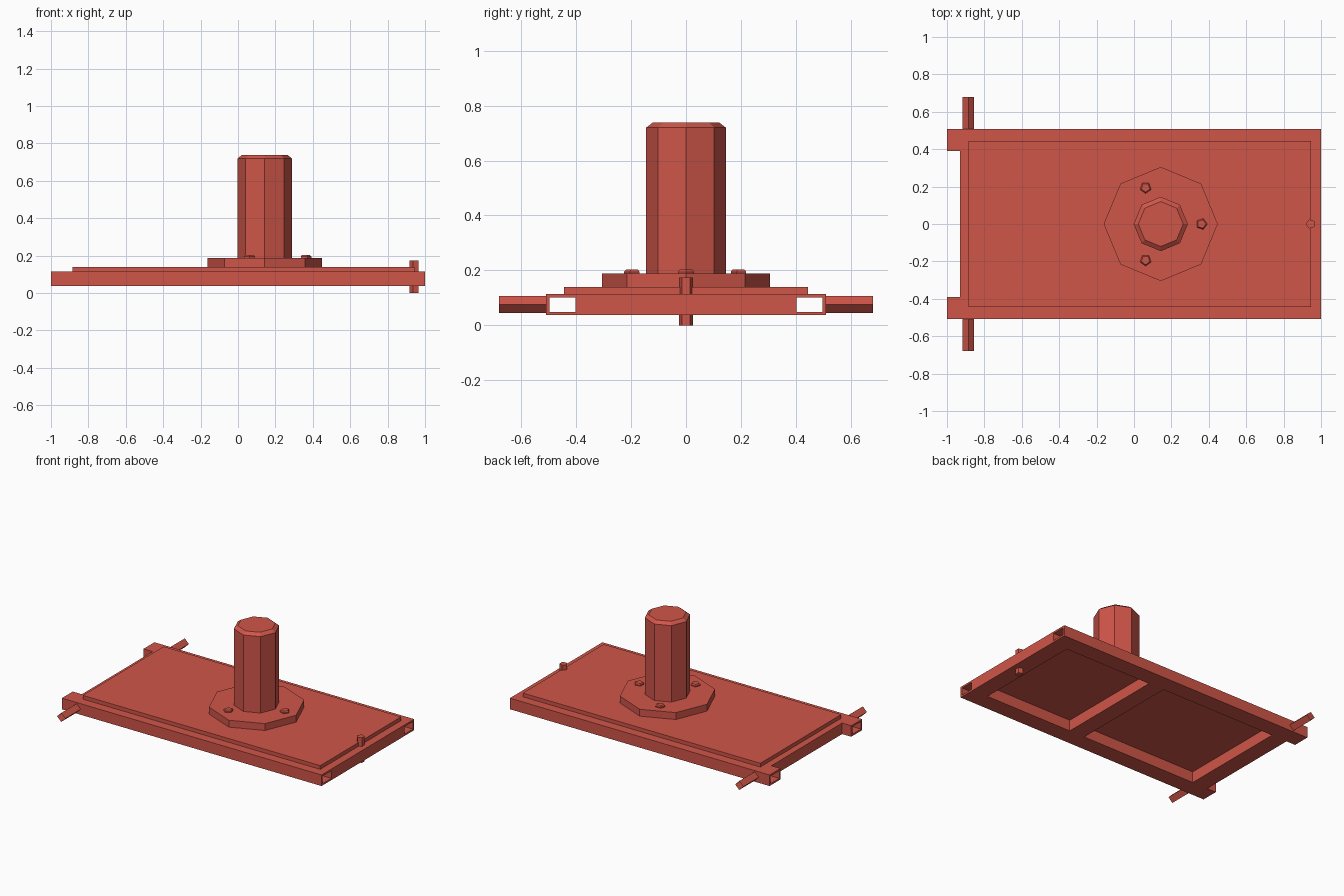
import bpy, bmesh, math
from mathutils import Vector, Matrix

if "Cube" in bpy.data.objects:
    bpy.data.objects.remove(bpy.data.objects["Cube"])

red = bpy.data.materials.new("brick_red")
red.diffuse_color = (0.63, 0.092, 0.066, 1)
red.use_nodes = True
red.node_tree.nodes["Principled BSDF"].inputs["Base Color"].default_value = red.diffuse_color


def finish(name, bm):
    bmesh.ops.recalc_face_normals(bm, faces=bm.faces)
    me = bpy.data.meshes.new(name)
    bm.to_mesh(me)
    bm.free()
    me.materials.append(red)
    ob = bpy.data.objects.new(name, me)
    bpy.context.collection.objects.link(ob)
    return ob


def box(name, x0, x1, y0, y1, z0, z1):
    bm = bmesh.new()
    bmesh.ops.create_cube(bm, size=1, matrix=Matrix.Translation(
        ((x0 + x1) / 2, (y0 + y1) / 2, (z0 + z1) / 2)) @ Matrix.Diagonal((x1 - x0, y1 - y0, z1 - z0, 1)))
    return finish(name, bm)


def prism(name, x, y, sides, rings, turn=0):
    """Closed upright prism through (radius, z) rings."""
    bm = bmesh.new()
    loops = []
    for r, z in rings:
        loops.append([bm.verts.new((x + r * math.cos(turn + math.tau * i / sides),
                                    y + r * math.sin(turn + math.tau * i / sides), z))
                      for i in range(sides)])
    for a, b in zip(loops, loops[1:]):
        for i in range(sides):
            j = (i + 1) % sides
            bm.faces.new((a[i], a[j], b[j], b[i]))
    bm.faces.new(loops[0])
    bm.faces.new(loops[-1])
    return finish(name, bm)


def tube_rail(name, y0, y1, z0, z1, wall):
    """Hollow rectangular tube running along x."""
    bm = bmesh.new()
    rings = []
    for x in (-1, 1):
        for w in (0, wall):
            rings.append([bm.verts.new((x, y, z)) for y, z in (
                (y0 + w, z0 + w), (y1 - w, z0 + w), (y1 - w, z1 - w), (y0 + w, z1 - w))])
    lo, li, ro, ri = rings
    for a, b in ((lo, ro), (ro, ri), (ri, li), (li, lo)):
        for i in range(4):
            j = (i + 1) % 4
            bm.faces.new((a[i], a[j], b[j], b[i]))
    return finish(name, bm)


Z0, Z1 = 0.037, 0.114
CX = 0.143

# Frame: two hollow side rails and three cross bars
for side, s in (("left", 1), ("right", -1)):
    tube_rail(side + "_rail", *sorted((s * 0.389, s * 0.509)), Z0, Z1, 0.0125)
for name, x in (("rear", -0.93), ("middle", 0.083), ("front", 0.88)):
    box(name + "_cross_bar", x, x + 0.12, -0.389, 0.389, Z0, Z1)

# Deck plate
box("deck_plate", -0.884, 0.945, -0.445, 0.445, Z1, 0.14)

# Column on its octagonal flange
prism("flange", CX, 0, 8, [(0.305, 0.14), (0.305, 0.188)])
prism("column", CX, 0, 8, [(0.145, 0.188), (0.145, 0.72), (0.12, 0.739)])

# Flange bolts
for i, (x, y, t) in enumerate(((0.361, 0, 0), (0.062, 0.194, -90), (0.062, -0.194, -90))):
    prism(f"flange_bolt_{i + 1}", x, y, 5, [(0.031, 0.188), (0.031, 0.195), (0.024, 0.203)], math.radians(t))

# Hitch bolt through the front cross bar
prism("hitch_bolt", 0.944, 0, 5, [(0.026, 0), (0.026, 0.175)], math.pi)

# Open-ended four-sided axle stubs
for side, s in (("left", 1), ("right", -1)):
    bm = bmesh.new()
    ends = [[bm.verts.new((-0.886 + 0.031 * dx, s * y, 0.0755 + 0.031 * dz))
             for dx, dz in ((1, 0), (0, 1), (-1, 0), (0, -1))] for y in (0.508, 0.68)]
    for i in range(4):
        j = (i + 1) % 4
        bm.faces.new((ends[0][i], ends[0][j], ends[1][j], ends[1][i]))
    finish(side + "_axle_stub", bm)
